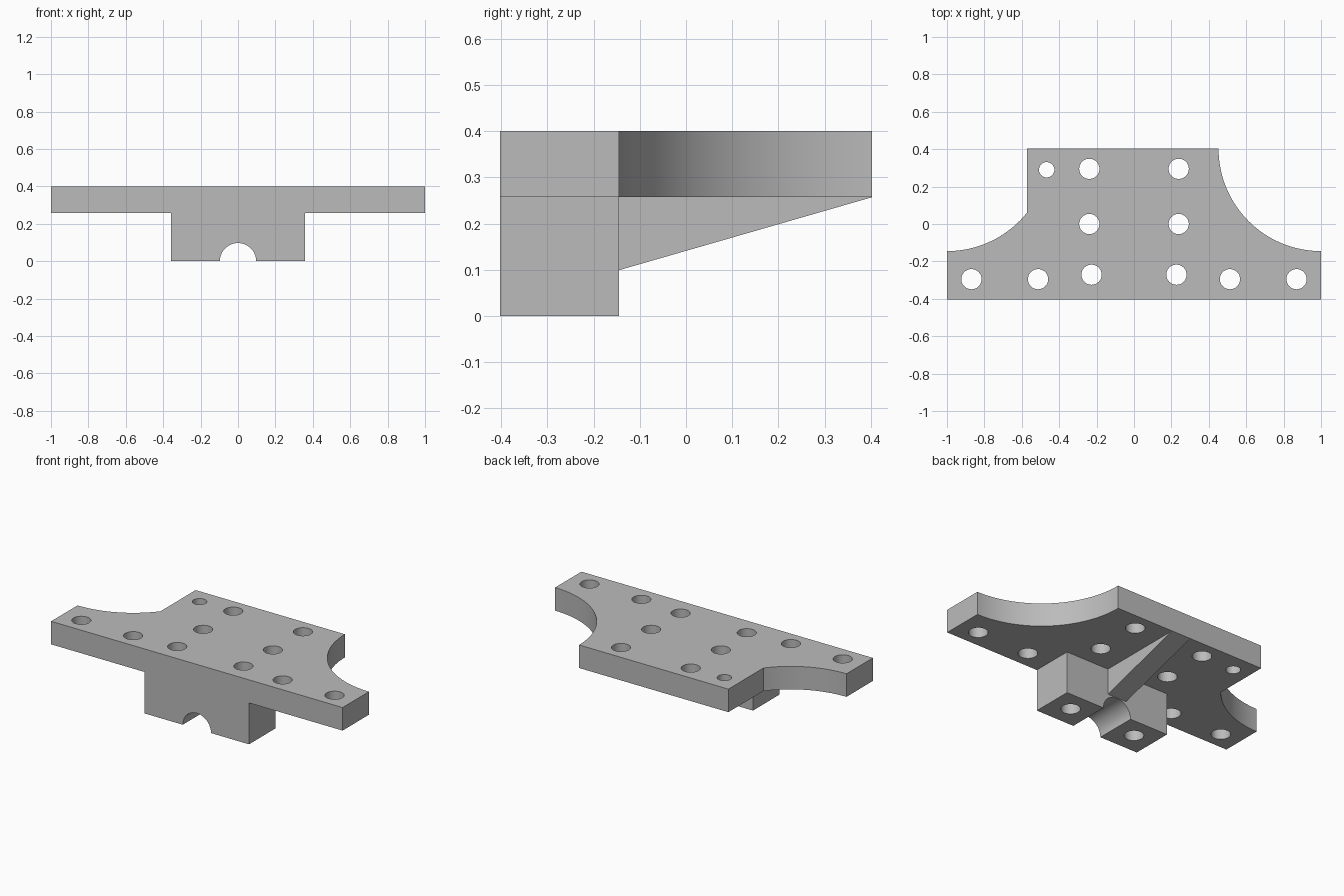
import bpy, bmesh
from math import sin, cos, pi, asin, radians
from mathutils import Matrix

old = bpy.data.objects.get("Cube")
if old:
    bpy.data.objects.remove(old)

grey = bpy.data.materials.new("plain grey")
grey.use_nodes = True
color = (0.5, 0.5, 0.5, 1)
grey.diffuse_color = color
grey.node_tree.nodes["Principled BSDF"].inputs["Base Color"].default_value = color

HALF_Y, STEP_Y = 0.403, -0.145      # plate half depth, back face of the block
UNDER, TOP = 0.257, 0.4             # plate underside and top
SCOOP = HALF_Y - STEP_Y             # radius of the curved corner cuts
BACK_LEFT_X = 0.573


def prism(name, points, low, high, matrix=Matrix()):
    """Extrude a flat outline along local z, then place it."""
    bm = bmesh.new()
    face = bm.faces.new([bm.verts.new((x, y, low)) for x, y in points])
    new = bmesh.ops.extrude_face_region(bm, geom=[face])["geom"]
    bmesh.ops.translate(bm, vec=(0, 0, high - low),
                        verts=[v for v in new if isinstance(v, bmesh.types.BMVert)])
    bm.transform(matrix)
    bmesh.ops.recalc_face_normals(bm, faces=bm.faces)
    mesh = bpy.data.meshes.new(name)
    bm.to_mesh(mesh)
    bm.free()
    mesh.materials.append(grey)
    obj = bpy.data.objects.new(name, mesh)
    bpy.context.collection.objects.link(obj)
    return obj


def arc(cx, cy, r, start, end, steps):
    angles = [start + (end - start) * i / steps for i in range(steps + 1)]
    return [(cx + r * cos(a), cy + r * sin(a)) for a in angles]


def circle(cx, cy, r):
    return arc(cx, cy, r, 0, 2 * pi, 48)[:-1]


def combine(target, tool, operation):
    """Apply a boolean and remove the tool."""
    mod = target.modifiers.new(operation.lower(), "BOOLEAN")
    mod.operation, mod.object, mod.solver = operation, tool, "EXACT"
    bpy.context.view_layer.objects.active = target
    bpy.ops.object.modifier_apply(modifier=mod.name)
    bpy.data.objects.remove(tool)


# Top plate with a scooped corner on each side
cut = asin((1 - BACK_LEFT_X) / SCOOP)
outline = [(-1, -HALF_Y), (1, -HALF_Y)]
outline += arc(1, HALF_Y, SCOOP, -pi / 2, -pi, 32)
outline += [(-BACK_LEFT_X, HALF_Y)]
outline += arc(-1, HALF_Y, SCOOP, -pi / 2 + cut, -pi / 2, 20)
bracket = prism("bracket", outline, UNDER, TOP)

# Mounting block under the front edge
block = prism("block", [(-0.358, -HALF_Y), (0.358, -HALF_Y),
                        (0.358, STEP_Y), (-0.358, STEP_Y)], 0, 0.33)
combine(bracket, block, "UNION")

# Tapered rib; its y-z profile is extruded along x
side = Matrix(((0, 0, 1, 0), (1, 0, 0, 0), (0, 1, 0, 0), (0, 0, 0, 1)))
rib = prism("rib", [(STEP_Y, 0.099), (HALF_Y, UNDER), (HALF_Y, 0.33), (STEP_Y, 0.33)],
            -0.065, 0.065, side)
combine(bracket, rib, "UNION")

# Half-round groove along the block
groove = prism("groove", circle(0, 0, 0.097), -0.1, 0.5, Matrix.Rotation(radians(90), 4, "X"))
combine(bracket, groove, "DIFFERENCE")

# Bolt holes, mirrored pairs and one smaller pin hole
holes = [(s * x, y, 0.054) for s in (-1, 1)
         for x, y in ((0.869, -0.295), (0.513, -0.295), (0.227, -0.271),
                      (0.239, 0), (0.239, 0.295))]
holes.append((-0.467, 0.29, 0.041))
for x, y, r in holes:
    combine(bracket, prism("hole", circle(x, y, r), -0.1, 0.5), "DIFFERENCE")

bpy.ops.object.select_all(action="DESELECT")
bracket.select_set(True)
bpy.context.view_layer.objects.active = bracket
bpy.ops.object.shade_smooth_by_angle(angle=radians(30))
